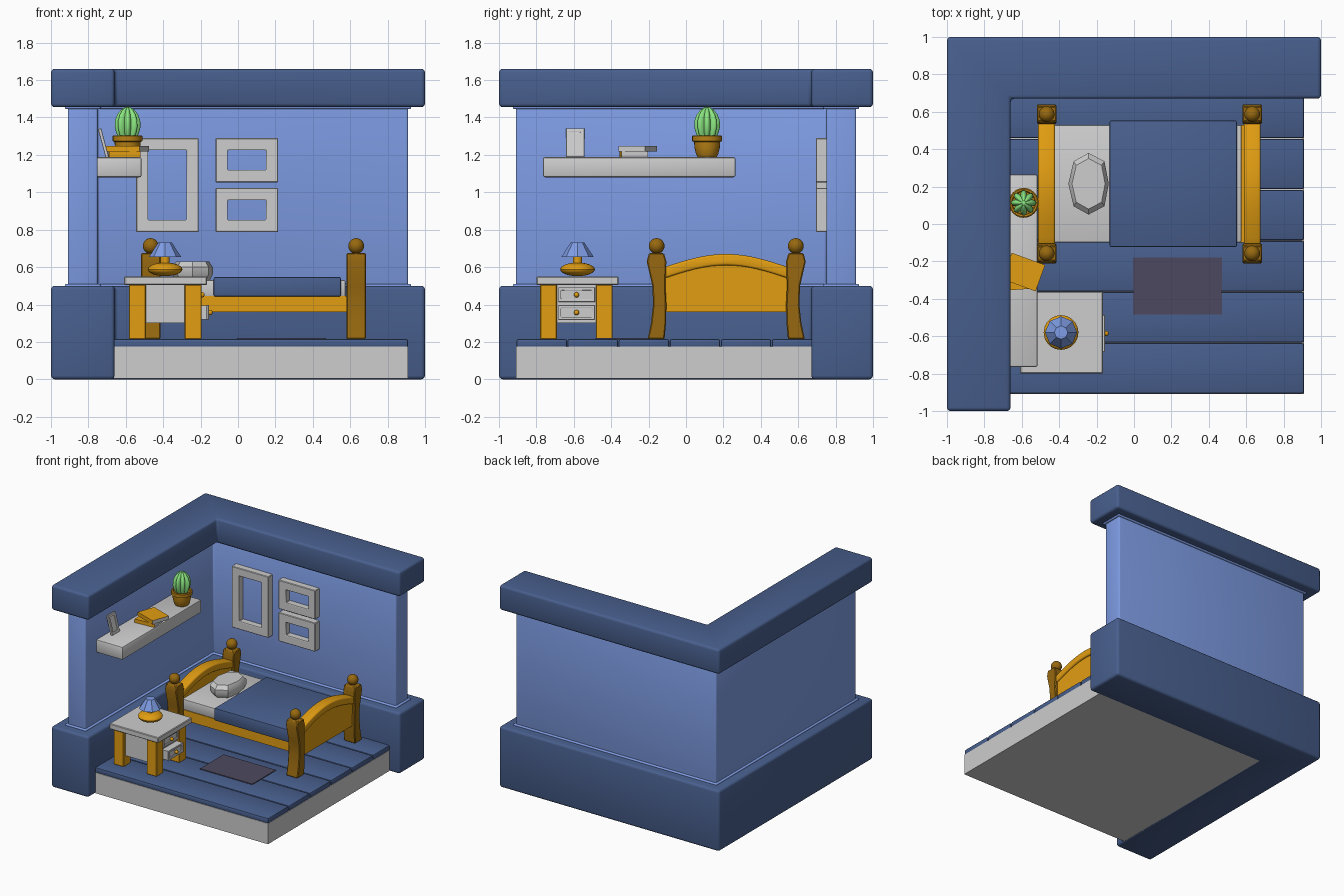
import bpy, bmesh, math
from mathutils import Matrix, Vector

if "Cube" in bpy.data.objects:
    bpy.data.objects.remove(bpy.data.objects["Cube"])


def material(name, rgb):
    m = bpy.data.materials.new(name)
    m.diffuse_color = (*rgb, 1)
    m.use_nodes = True
    m.node_tree.nodes["Principled BSDF"].inputs["Base Color"].default_value = m.diffuse_color
    return m


NAVY = material("dark blue", (0.065, 0.115, 0.27))
BLUE = material("light blue", (0.21, 0.335, 0.78))
GREY = material("pale grey", (0.61, 0.61, 0.61))
ORANGE = material("orange wood", (0.76, 0.34, 0.006))
BROWN = material("brown wood", (0.31, 0.14, 0.005))
CLAY = material("clay", (0.48, 0.22, 0.008))
GREEN = material("cactus green", (0.26, 0.8, 0.22))
RUG = material("dull purple", (0.075, 0.066, 0.115))


def finish(name, bm, mats, bevel=0.0, seg=2):
    bmesh.ops.recalc_face_normals(bm, faces=bm.faces)
    if bevel:
        bm.normal_update()
        edges = [e for e in bm.edges if e.calc_face_angle(0) > 0.6]
        bmesh.ops.bevel(bm, geom=edges, offset=bevel, segments=seg, profile=0.5, affect='EDGES')
    me = bpy.data.meshes.new(name)
    bm.to_mesh(me)
    bm.free()
    ob = bpy.data.objects.new(name, me)
    for m in (mats if isinstance(mats, list) else [mats]):
        me.materials.append(m)
    bpy.context.collection.objects.link(ob)
    return ob


def place(axis, a, b, h):
    return {'x': (h, a, b), 'y': (a, h, b), 'z': (a, b, h)}[axis]


def prism(name, pts, axis, lo, hi, mat, bevel=0.0, seg=2):
    bm = bmesh.new()
    ra, rb = [[bm.verts.new(place(axis, a, b, h)) for a, b in pts] for h in (lo, hi)]
    bm.faces.new(ra)
    bm.faces.new(rb)
    for i in range(len(pts)):
        j = (i + 1) % len(pts)
        bm.faces.new((ra[i], ra[j], rb[j], rb[i]))
    return finish(name, bm, mat, bevel, seg)


def box(name, x, y, z, mat, bevel=0.0, seg=2):
    pts = [(x[0], y[0]), (x[1], y[0]), (x[1], y[1]), (x[0], y[1])]
    return prism(name, pts, 'z', z[0], z[1], mat, bevel, seg)


def frame(name, axis, a, b, h, border, mat, bevel=0.004):
    # rectangular ring with an open centre
    bm = bmesh.new()
    rings = []
    for inset, hh in ((0, h[0]), (border, h[0]), (border, h[1]), (0, h[1])):
        p = [(a[0] + inset, b[0] + inset), (a[1] - inset, b[0] + inset),
             (a[1] - inset, b[1] - inset), (a[0] + inset, b[1] - inset)]
        rings.append([bm.verts.new(place(axis, u, v, hh)) for u, v in p])
    for r in range(4):
        s, t = rings[r], rings[(r + 1) % 4]
        for i in range(4):
            j = (i + 1) % 4
            bm.faces.new((s[i], s[j], t[j], t[i]))
    return finish(name, bm, mat, bevel, 1)


def lathe(name, profile, x, y, mat, n=24, ribs=0, depth=0.0):
    bm = bmesh.new()
    rings = []
    for r, z in profile:
        ring = []
        for i in range(n):
            t = 2 * math.pi * i / n
            k = r * (1 - depth + depth * abs(math.cos(ribs * t / 2)))
            ring.append(bm.verts.new((x + k * math.cos(t), y + k * math.sin(t), z)))
        rings.append(ring)
    for s, t in zip(rings, rings[1:]):
        for i in range(n):
            j = (i + 1) % n
            bm.faces.new((s[i], s[j], t[j], t[i]))
    bm.faces.new(rings[0])
    bm.faces.new(rings[-1])
    return finish(name, bm, mat)


def ball(name, c, r, mat, squash=1.0):
    bm = bmesh.new()
    bmesh.ops.create_uvsphere(bm, u_segments=20, v_segments=12, radius=r,
                              matrix=Matrix.Translation(c) @ Matrix.Diagonal((1, 1, squash, 1)))
    return finish(name, bm, mat)


def corner(name, out, inx, iny, z, mat, bevel):
    # L-shaped run along the left and back sides
    pts = [(-out, -out), (inx, -out), (inx, iny), (out, iny), (out, out), (-out, out)]
    return prism(name, pts, 'z', z[0], z[1], mat, bevel, 3)


# Room shell
corner("wall_base", 1, -0.66, 0.67, (0, 0.5), NAVY, 0.02)
corner("wall", 0.91, -0.75, 0.75, (0.48, 1.48), BLUE, 0.012)
corner("wall_lower_trim", 0.925, -0.735, 0.735, (0.48, 0.51), BLUE, 0.008)
corner("wall_upper_trim", 0.925, -0.735, 0.735, (1.445, 1.48), BLUE, 0.008)
corner("cornice", 1, -0.66, 0.67, (1.455, 1.66), NAVY, 0.02)
box("floor_slab", (-0.7, 0.908), (-0.908, 0.7), (0.005, 0.175), GREY)
for i in range(6):
    y = -0.908 + 0.273 * i
    box("floor_plank", (-0.7, 0.908), (y + 0.002, min(y + 0.271, 0.7)), (0.17, 0.215), NAVY, 0.01)
box("rug", (-0.005, 0.47), (-0.485, -0.18), (0.213, 0.221), RUG)

# Bed ends: shaped posts, ball tops, arched panel and cap
MID = 0.215
post = [(-0.205, 0.215), (-0.187, 0.3), (-0.176, 0.4), (-0.18, 0.5), (-0.21, 0.63), (-0.198, 0.675),
        (-0.118, 0.675), (-0.105, 0.63), (-0.11, 0.5), (-0.105, 0.4), (-0.107, 0.3), (-0.115, 0.215)]
steps = [i / 16 for i in range(17)]
arch = [(-0.115 + 0.66 * t, 0.6 + 0.07 * math.sin(math.pi * t)) for t in steps]
for label, xc in (("headboard", -0.467), ("footboard", 0.632)):
    for flip in (False, True):
        pts = [(2 * MID - a if flip else a, b) for a, b in post]
        prism(label + "_post", pts, 'x', xc - 0.052, xc + 0.052, BROWN, 0.006, 1)
        yb = 2 * MID + 0.157 if flip else -0.157
        ball(label + "_post_ball", (xc, yb, 0.713), 0.042, BROWN)
    prism(label + "_panel", [(0.545, 0.36), (-0.115, 0.36)] + [(a, b - 0.03) for a, b in arch],
          'x', xc - 0.03, xc + 0.03, ORANGE)
    cap = arch + [(a, b - 0.06) for a, b in reversed(arch)]
    prism(label + "_cap", cap, 'x', xc - 0.045, xc + 0.045, ORANGE, 0.012, 3)

# Bed body
box("bed_frame", (-0.45, 0.61), (-0.1, 0.53), (0.36, 0.445), ORANGE)
box("mattress", (-0.44, 0.575), (-0.098, 0.53), (0.443, 0.53), GREY, 0.008)
box("blanket", (-0.13, 0.55), (-0.123, 0.553), (0.443, 0.547), NAVY, 0.008)
outline = [(-0.08, 0.12), (0, 0.165), (0.085, 0.12), (0.108, 0), (0.085, -0.12),
           (0, -0.165), (-0.08, -0.12), (-0.108, 0)]
bm = bmesh.new()
layers = [[bm.verts.new((-0.243 + a * k, 0.215 + b * k, z)) for a, b in outline]
          for k, z in ((0.85, 0.528), (1, 0.56), (1, 0.6), (0.82, 0.63))]
for s, t in zip(layers, layers[1:]):
    for i in range(8):
        bm.faces.new((s[i], s[i - 1], t[i - 1], t[i]))
bm.faces.new(layers[0])
bm.faces.new(layers[-1])
finish("pillow", bm, GREY)

# Nightstand
box("nightstand_top", (-0.61, -0.165), (-0.8, -0.36), (0.505, 0.55), GREY, 0.005, 1)
for x in (-0.583, -0.285):
    for y in (-0.78, -0.482):
        box("nightstand_leg", (x, x + 0.09), (y, y + 0.09), (0.215, 0.507), ORANGE, 0.004, 1)
box("nightstand_cabinet", (-0.56, -0.215), (-0.755, -0.42), (0.3, 0.507), GREY)
for z, front in ((0.415, -0.198), (0.32, -0.155)):
    box("drawer", (-0.45, front - 0.01), (-0.68, -0.49), (z, z + 0.075), GREY)
    frame("drawer_rim", 'x', (-0.683, -0.487), (z - 0.002, z + 0.077), (front - 0.014, front),
          0.016, GREY, 0.002)
    ball("drawer_knob", (front + 0.006, -0.585, z + 0.037), 0.014, ORANGE)

# Lamp
ball("lamp_base", (-0.39, -0.58, 0.588), 0.093, ORANGE, 0.39)
lathe("lamp_neck", [(0.025, 0.61), (0.025, 0.67)], -0.39, -0.58, ORANGE, 12)
lathe("lamp_shade", [(0.086, 0.655), (0.036, 0.732)], -0.39, -0.58, BLUE, 8)

# Shelf with cactus, books and photo
box("shelf", (-0.76, -0.515), (-0.765, 0.265), (1.08, 1.188), GREY, 0.012)
px, py = -0.59, 0.113
lathe("pot", [(0.05, 1.187), (0.06, 1.205), (0.068, 1.24), (0.07, 1.275)], px, py, CLAY)
lathe("pot_rim", [(0.072, 1.27), (0.08, 1.274), (0.08, 1.3), (0.074, 1.305), (0.064, 1.303),
                  (0.06, 1.292)], px, py, CLAY)
lathe("cactus", [(0.045, 1.285), (0.06, 1.315), (0.069, 1.35), (0.067, 1.385), (0.056, 1.415),
                 (0.036, 1.441), (0.014, 1.455), (0.003, 1.456)], px, py, GREEN, 64, 8, 0.32)
for x, y, z, w, d, rot in ((-0.61, -0.28, 1.188, 0.17, 0.14, 4), (-0.59, -0.257, 1.218, 0.19, 0.15, -20)):
    book = box("book", (-w / 2, w / 2), (-d / 2, d / 2), (0, 0.03), [GREY, ORANGE])
    for f in book.data.polygons:
        f.material_index = int(abs(f.normal.z) > 0.5 or f.normal.y < -0.5)
    book.data.transform(Matrix.Translation((x, y, z)) @ Matrix.Rotation(math.radians(rot), 4, 'Z'))
lean = Matrix.Translation((-0.7, -0.593, 1.187)) @ Matrix.Rotation(math.radians(-15), 4, 'Y')
for ob in (frame("photo_frame", 'x', (-0.049, 0.049), (0, 0.158), (-0.008, 0.01), 0.02, GREY, 0.002),
           box("photo_back", (-0.008, 0.003), (-0.04, 0.04), (0.01, 0.15), GREY)):
    ob.data.transform(lean)

# Wall pictures
for x, z in (((-0.545, -0.21), (0.787, 1.29)), ((-0.12, 0.215), (1.053, 1.29)),
             ((-0.12, 0.215), (0.787, 1.023))):
    frame("picture_frame", 'y', x, z, (0.695, 0.755), 0.065, GREY)

# Smooth rounded parts, keep hard edges
for ob in bpy.data.objects:
    ob.select_set(True)
bpy.context.view_layer.objects.active = bpy.data.objects["pot"]
bpy.ops.object.shade_smooth_by_angle(angle=math.radians(35))
